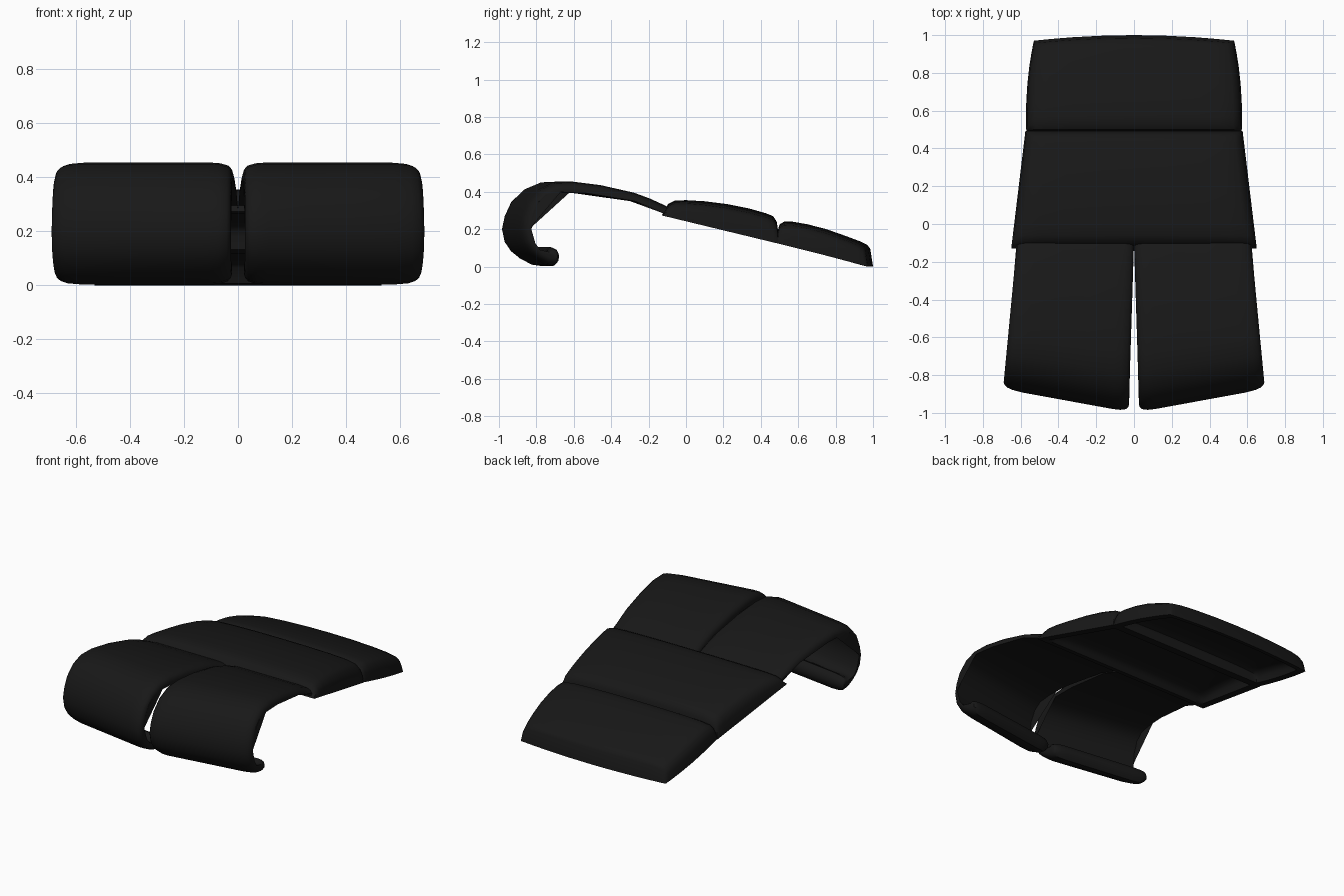
import bpy
import bmesh
from mathutils import Vector

if "Cube" in bpy.data.objects:
    bpy.data.objects.remove(bpy.data.objects["Cube"])

mat = bpy.data.materials.new("black")
mat.diffuse_color = (0.009, 0.009, 0.009, 1)
mat.use_nodes = True
mat.node_tree.nodes["Principled BSDF"].inputs["Base Color"].default_value = mat.diffuse_color


def finish(name, bm):
    bmesh.ops.remove_doubles(bm, verts=bm.verts, dist=0.0002)
    bmesh.ops.recalc_face_normals(bm, faces=bm.faces)
    me = bpy.data.meshes.new(name)
    bm.to_mesh(me)
    bm.free()
    ob = bpy.data.objects.new(name, me)
    bpy.context.collection.objects.link(ob)
    me.materials.append(mat)
    bpy.ops.object.select_all(action='DESELECT')
    ob.select_set(True)
    bpy.context.view_layer.objects.active = ob
    bpy.ops.object.shade_smooth_by_angle(angle=0.75)
    return ob


# Crown across the width: (position, share of full height)
half = [(0, 1), (.3, .995), (.6, .97), (.8, .93), (.92, .85), (.965, .72), (.99, .45), (1, 0)]
crown = [(-u, h) for u, h in reversed(half[1:])] + half


def base_z(y):
    return 0.242 * (1 - y)


def slab(name, profile, w0, w1, bow):
    """Hollow cushion-like plate: profile = (y, top z), widths at both ends."""
    bm = bmesh.new()
    y0, y1 = profile[0][0], profile[-1][0]
    ym = (y0 + y1) / 2

    def grid(inset, rise):
        rows = []
        for y, z in profile:
            yy = ym + (y - ym) * (1 - inset * 1.6)
            t = (y - y0) / (y1 - y0)
            w = (w0 + (w1 - w0) * t + 0.015 * 4 * t * (1 - t) * bow) * (1 - inset)
            row = []
            for u, h in crown:
                yb = yy - bow * 0.03 * u * u * t ** 2
                zz = base_z(yy) + max(0, z - base_z(y)) * h * rise
                row.append(bm.verts.new((u * w, yb, zz)))
            rows.append(row)
        for a, b in zip(rows, rows[1:]):
            for j in range(len(a) - 1):
                bm.faces.new((a[j], a[j + 1], b[j + 1], b[j]))
        return (rows[0] + [r[-1] for r in rows[1:-1]] + rows[-1][::-1]
                + [r[0] for r in rows[-2:0:-1]])

    outer, inner = grid(0, 1), grid(0.08, 0.6)
    # Flat rim around the hollow underside
    n = len(outer)
    for i in range(n):
        k = (i + 1) % n
        bm.faces.new((outer[i], outer[k], inner[k], inner[i]))
    return finish(name, bm)


slab("rear_plate",
     [(.488, base_z(.488)), (.49, .19), (.50, .225), (.525, .24), (.57, .24), (.65, .226),
      (.75, .2), (.85, .165), (.93, .135), (.97, .115), (.985, .095), (1.0, 0)],
     .57, .53, 1)
slab("middle_plate",
     [(-.13, base_z(-.13)), (-.112, .305), (-.095, .335), (-.06, .352), (0, .355), (.1, .349),
      (.22, .334), (.34, .31), (.43, .284), (.465, .27), (.485, .24), (.491, .2),
      (.492, base_z(.492))],
     .65, .575, 0)

# Curled front plates: closed side profile, outer skin first
outer = [(-.08, .308), (-.11, .325), (-.2, .362), (-.3, .395), (-.5, .435), (-.68, .455),
         (-.79, .45), (-.88, .413), (-.95, .345), (-.985, .27), (-1, .2), (-.985, .13),
         (-.95, .08), (-.9, .04), (-.84, .01), (-.79, .003)]
bead = [(-.765, .028), (-.76, .06), (-.775, .09), (-.805, .104), (-.83, .095)]
inner = [(-.855, .082), (-.89, .09), (-.92, .125), (-.945, .2), (-.935, .28), (-.9, .345),
         (-.85, .385), (-.76, .398), (-.6, .392), (-.3, .35), (-.08, .285)]
loop = [Vector(p) for p in outer + bead + inner]
stations = [(0, .042), (.006, .026), (.025, .012), (.07, .003), (.13, 0), (.35, 0), (.6, 0),
            (.84, 0), (.93, .005), (.97, .014), (.99, .026), (1, .042)]


def front_plate(name, side):
    bm = bmesh.new()
    n, no = len(loop), len(outer)
    rings = []
    for s, drop in stations:
        ring = []
        for i, p in enumerate(loop):
            q = p.copy()
            if i < no:
                d = (loop[i + 1] - loop[max(i - 1, 0)]).normalized()
                q += Vector((-d.y, d.x)) * drop * (0.5 if i == 0 else 1)
            elif i < no + len(bead):
                q = q.lerp(Vector((-.80, .055)), drop * 12)
            f = max(0, (-.1 - q.x) / .9)
            x0 = 0.026 * min(1, f * 1.1)
            yo = -.1 + (q.x + .1) * .86
            x1 = .62 + .073 * max(0, (-.1 - yo) / .77)
            x = x0 + (x1 - x0) * s
            y = -.1 + (q.x + .1) * (1 - .14 * x / .69) if q.x < -.1 else q.x
            ring.append(bm.verts.new((side * x, y, q.y)))
        rings.append(ring)
    for a, b in zip(rings, rings[1:]):
        for i in range(n):
            k = (i + 1) % n
            bm.faces.new((a[i], a[k], b[k], b[i]))
    bm.faces.new(rings[0])
    bm.faces.new(rings[-1])
    finish(name, bm)


front_plate("front_plate_right", 1)
front_plate("front_plate_left", -1)
